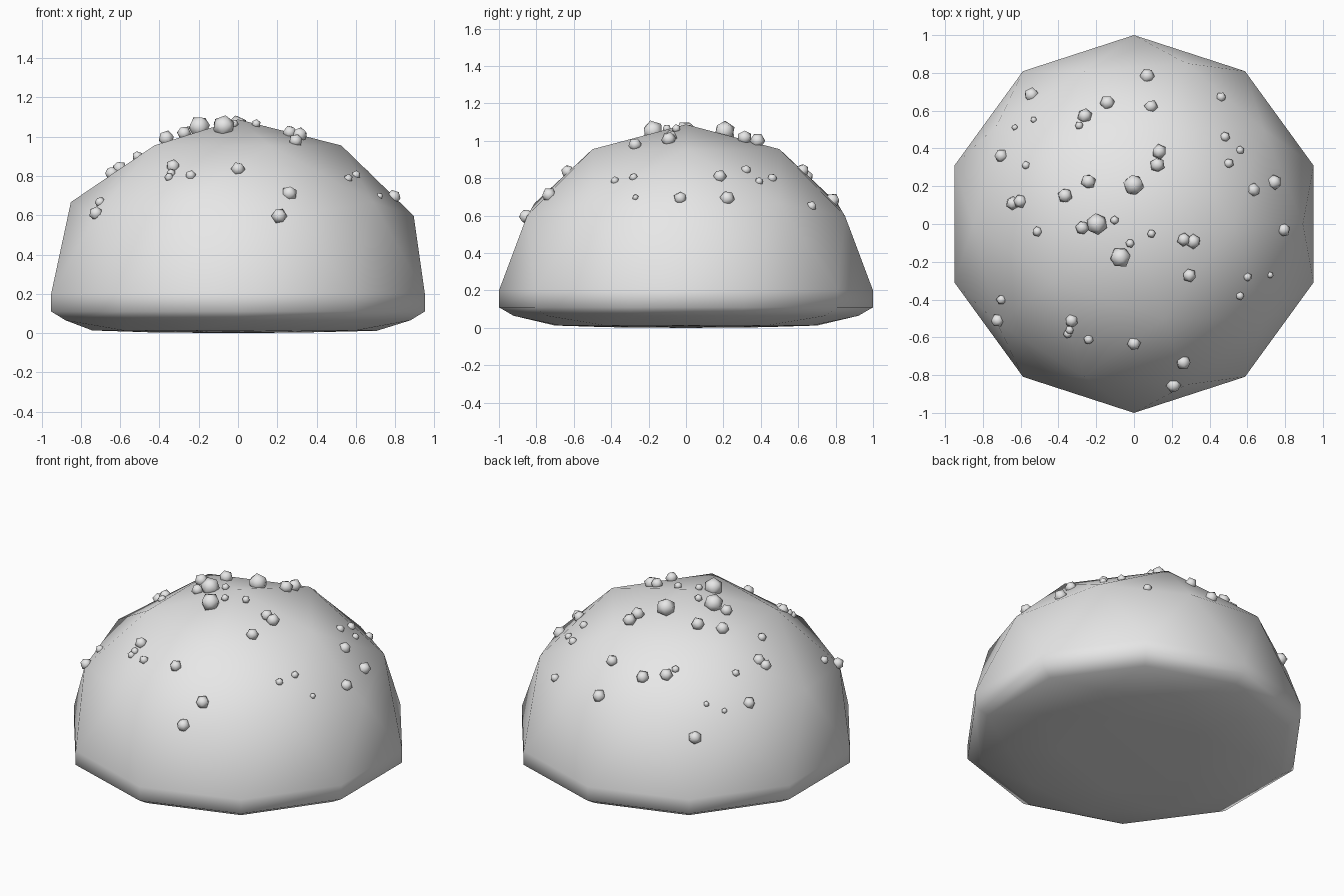
import bpy
import bmesh
import random
from mathutils import Matrix, Vector
from mathutils.bvhtree import BVHTree

random.seed(4)
WAIST, HEIGHT = 0.2, 0.888    # widest level and rise of the dome above it

cube = bpy.data.objects.get("Cube")
if cube:
    bpy.data.objects.remove(cube, do_unlink=True)


def make_material(name, color):
    mat = bpy.data.materials.new(name)
    mat.use_nodes = True
    mat.diffuse_color = color
    mat.node_tree.nodes["Principled BSDF"].inputs["Base Color"].default_value = color
    return mat


def make_object(name, bm, mat):
    bmesh.ops.recalc_face_normals(bm, faces=bm.faces)
    for face in bm.faces:
        face.smooth = True
    mesh = bpy.data.meshes.new(name)
    bm.to_mesh(mesh)
    mesh.materials.append(mat)
    obj = bpy.data.objects.new(name, mesh)
    bpy.context.collection.objects.link(obj)
    return obj


def extrude_rim(bm, edges, radius, z):
    """Extend an open rim to a new ring of the given radius and level."""
    result = bmesh.ops.extrude_edge_only(bm, edges=edges)["geom"]
    for v in (g for g in result if isinstance(g, bmesh.types.BMVert)):
        flat = Vector((v.co.x, v.co.y, 0)).normalized() * radius
        v.co = (flat.x, flat.y, z)
    return [g for g in result if isinstance(g, bmesh.types.BMEdge)
            and all(abs(v.co.z - z) < 1e-4 for v in g.verts)]


grey = make_material("plain grey", (0.8, 0.8, 0.8, 1))

# Bun: faceted dome, short upright side and nearly flat underside
bun = bmesh.new()
bmesh.ops.create_icosphere(bun, subdivisions=2, radius=1)
waist_edges = [e for e in bun.edges if all(abs(v.co.z) < 0.01 for v in e.verts)]
bmesh.ops.split_edges(bun, edges=waist_edges)
upper_rim = [e for e in bun.edges if e.is_boundary
             and e.link_faces[0].calc_center_median().z > 0]
lower = {v for f in bun.faces if f.calc_center_median().z < 0 for v in f.verts}
for v in bun.verts:
    if v not in lower:
        v.co.z = WAIST + HEIGHT * v.co.z
    elif abs(v.co.z) < 0.01:
        v.co = (v.co.x * 0.922, v.co.y * 0.922, 0.065)
    else:
        v.co = (v.co.x * 0.83, v.co.y * 0.83, 0.025 * (1 + v.co.z))
rim = extrude_rim(bun, upper_rim, 1.0, 0.11)
extrude_rim(bun, rim, 0.922, 0.065)
bmesh.ops.remove_doubles(bun, verts=bun.verts, dist=0.002)
make_object("bun", bun, grey)

# Seeds: radius mapped to positions seen from above, in hundredths
SEEDS = {
    0.058: [(0, 20), (-19, 0), (-7, -17)],
    0.041: [(7, 78), (-14, 64), (-26, 57), (-54, 68), (13, 38), (12, 31),
            (-24, 22), (-36, 15), (31, -9), (74, 22), (26, -73), (21, -85)],
    0.037: [(9, 62), (-70, 36), (-64, 11), (-60, 12), (-27, -2), (26, -8),
            (29, -27), (63, 18), (79, -3), (-72, -51), (-33, -51), (0, -63)],
    0.028: [(46, 67), (48, 46), (50, 32), (-70, -40), (-24, -61), (-51, -4)],
    0.024: [(-29, 52), (56, 39), (-57, 31), (-10, 2), (9, -5), (-2, -10),
            (60, -28), (56, -38), (-34, -56), (-35, -58)],
    0.018: [(-53, 55), (-63, 51), (72, -27)],
}
surface = BVHTree.FromBMesh(bun)
seeds = bmesh.new()
for radius, places in SEEDS.items():
    for x, y in places:
        hit, normal, _, _ = surface.ray_cast(Vector((x / 100, y / 100, 2)), Vector((0, 0, -1)))
        lift = 0.4 if hit.z > 0.9 else 0.1
        turn = Matrix.Rotation(random.uniform(0, 6), 4, Vector((1, random.random(), 1)))
        bmesh.ops.create_icosphere(
            seeds, subdivisions=1, radius=radius,
            matrix=Matrix.Translation(hit + normal * radius * lift) @ turn)
make_object("seeds", seeds, grey)
bun.free()
seeds.free()
